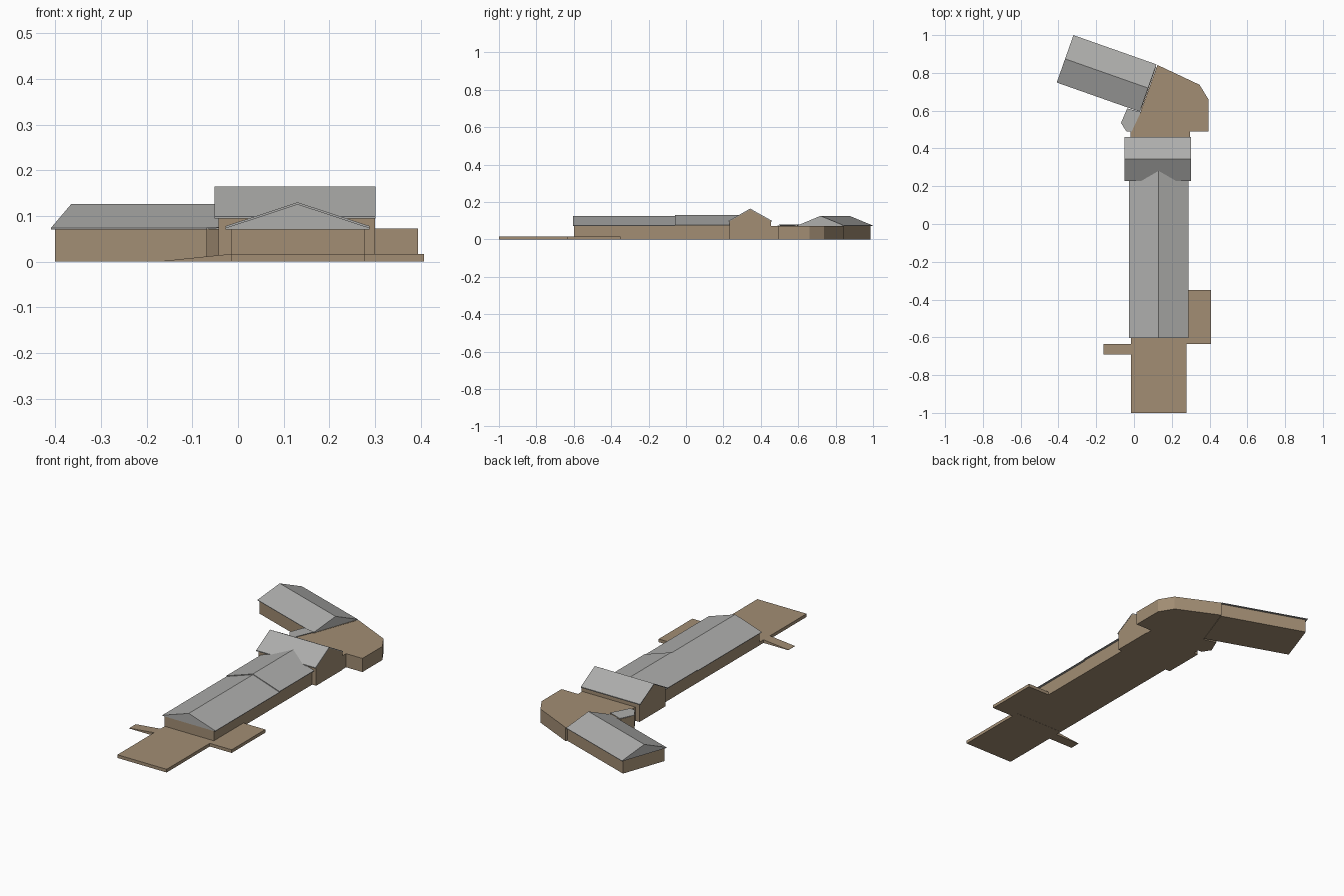
import bpy, bmesh, math
from mathutils import Matrix, Vector

if "Cube" in bpy.data.objects:
    bpy.data.objects.remove(bpy.data.objects["Cube"])

def material(name, rgb):
    m = bpy.data.materials.new(name)
    m.diffuse_color = (*rgb, 1)
    m.use_nodes = True
    m.node_tree.nodes["Principled BSDF"].inputs["Base Color"].default_value = m.diffuse_color
    return m

TAN = material("tan_wall", (0.36, 0.268, 0.174))
GREY = material("grey_roof", (0.42, 0.42, 0.41))

def extrude(name, points, offset, mat, matrix=Matrix()):
    """Extrude a closed 3D outline along an offset vector."""
    bm = bmesh.new()
    face = bm.faces.new([bm.verts.new(p) for p in points])
    new = bmesh.ops.extrude_face_region(bm, geom=[face])["geom"]
    bmesh.ops.translate(bm, vec=Vector(offset),
                        verts=[v for v in new if isinstance(v, bmesh.types.BMVert)])
    bmesh.ops.recalc_face_normals(bm, faces=bm.faces)
    bm.transform(matrix)
    me = bpy.data.meshes.new(name)
    bm.to_mesh(me)
    bm.free()
    me.materials.append(mat)
    ob = bpy.data.objects.new(name, me)
    bpy.context.collection.objects.link(ob)
    return ob

def slab(name, outline, z0, z1, mat, matrix=Matrix()):
    return extrude(name, [(x, y, z0) for x, y in outline], (0, 0, z1 - z0), mat, matrix)

def box(name, x0, x1, y0, y1, z0, z1, mat, matrix=Matrix()):
    return slab(name, [(x0, y0), (x1, y0), (x1, y1), (x0, y1)], z0, z1, mat, matrix)

def along_x(name, profile, x0, x1, mat, matrix=Matrix()):
    return extrude(name, [(x0, y, z) for y, z in profile], (x1 - x0, 0, 0), mat, matrix)

def along_y(name, profile, y0, y1, mat):
    return extrude(name, [(x, y0, z) for x, z in profile], (0, y1 - y0, 0), mat)

# Decks and entrance ramp
box("front_deck", -0.015, 0.277, -1.0, -0.6, 0, 0.017, TAN)
box("side_deck", 0.277, 0.407, -0.635, -0.35, 0, 0.017, TAN)
along_y("ramp", [(-0.162, 0), (-0.015, 0), (-0.015, 0.017), (-0.162, 0.002)],
        -0.69, -0.635, TAN)

# Long hall with a two-step gable roof
box("hall_walls", -0.015, 0.277, -0.599, 0.24, 0, 0.075, TAN)
for name, y0, y1, dz in (("hall_roof_front", -0.603, -0.06, 0),
                         ("hall_roof_rear", -0.06, 0.31, 0.004)):
    along_y(name, [(-0.027, 0.071 + dz), (0.288, 0.071 + dz), (0.288, 0.074 + dz),
                   (0.1305, 0.126 + dz), (-0.027, 0.074 + dz)], y0, y1, GREY)

# Taller cross block: gabled walls under a thin folded roof
along_x("cross_block_walls", [(0.233, 0), (0.455, 0), (0.455, 0.098),
                              (0.343, 0.161), (0.233, 0.098)], -0.043, 0.3, TAN)
along_x("cross_block_roof", [(0.227, 0.094), (0.343, 0.160), (0.461, 0.094),
                             (0.461, 0.099), (0.343, 0.165), (0.227, 0.099)],
        -0.051, 0.301, GREY)

# Flat-topped corner building
slab("corner_building", [(-0.018, 0.45), (0.297, 0.45), (0.297, 0.491), (0.394, 0.491),
                         (0.394, 0.66), (0.347, 0.737), (0.124, 0.842), (0.034, 0.592),
                         (-0.018, 0.491)], 0, 0.073, TAN)

# Small bay with a slightly sloping roof
bay = [(-0.069, 0.535), (-0.04, 0.49), (-0.012, 0.49), (0.036, 0.592), (-0.036, 0.612)]
slab("bay_walls", bay, 0, 0.072, TAN)
slope = Matrix(((1, 0, 0, 0), (0, 1, 0, 0), (0.06, 0, 1, 0.076), (0, 0, 0, 1)))
slab("bay_roof", bay, 0, 0.003, GREY, slope)

# Angled rear wing
wing = Matrix.Translation((-0.145, 0.797, 0)) @ Matrix.Rotation(math.radians(-19.4), 4, "Z")
box("wing_walls", -0.226, 0.236, -0.125, 0.122, 0, 0.073, TAN, wing)
along_x("wing_roof", [(-0.133, 0.071), (0.133, 0.071), (0.133, 0.074),
                      (0, 0.126), (-0.133, 0.074)], -0.233, 0.233, GREY, wing)
